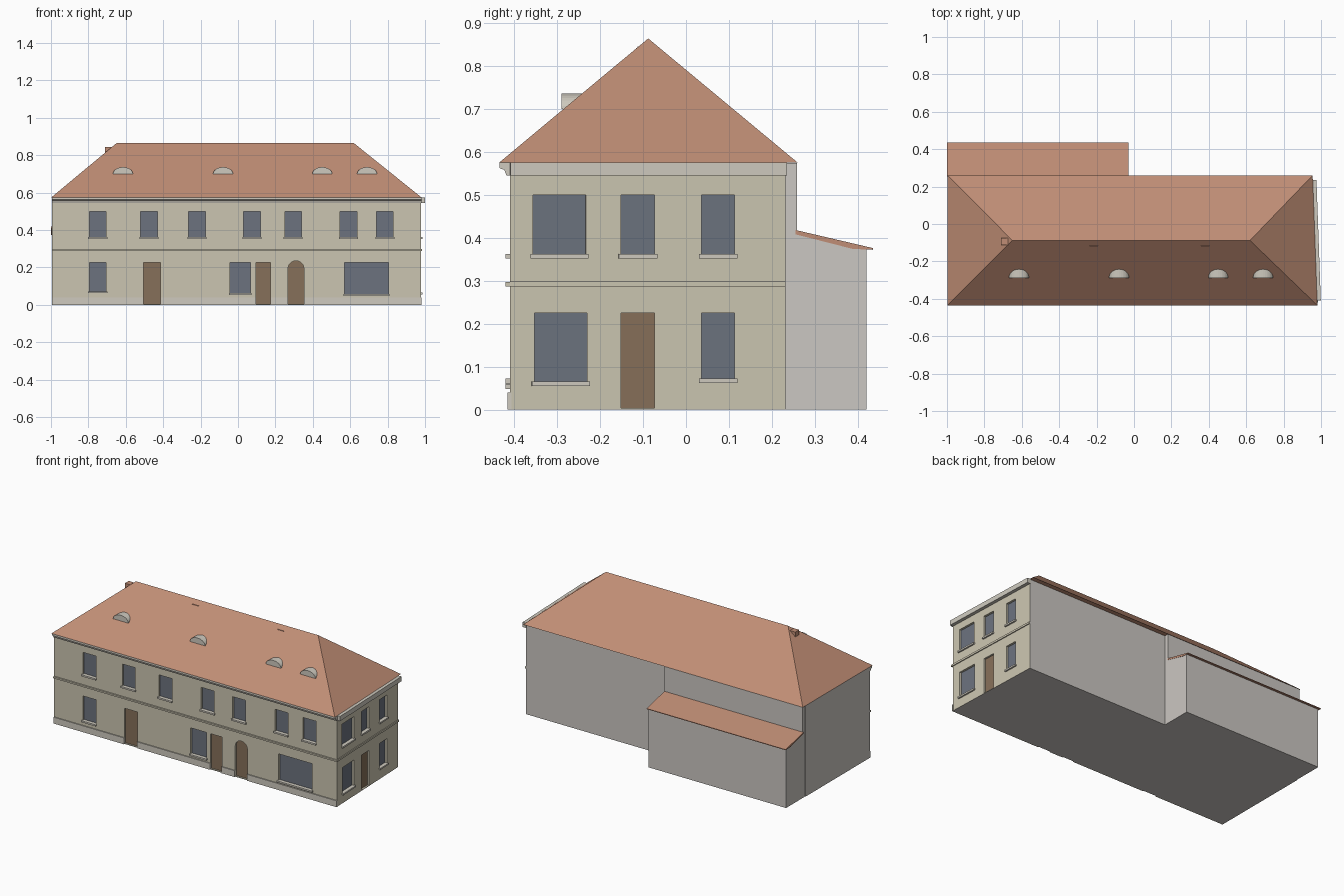
import bpy, bmesh, math
from mathutils import Matrix, Vector

if "Cube" in bpy.data.objects:
    bpy.data.objects.remove(bpy.data.objects["Cube"])


def material(name, rgb):
    m = bpy.data.materials.new(name)
    m.diffuse_color = (*rgb, 1)
    m.use_nodes = True
    m.node_tree.nodes["Principled BSDF"].inputs["Base Color"].default_value = m.diffuse_color
    return m


PLASTER = material("plaster", (0.60, 0.56, 0.44))
GREY = material("grey_render", (0.60, 0.57, 0.54))
TRIM = material("trim", (0.62, 0.59, 0.52))
TILE = material("roof_tile", (0.53, 0.27, 0.18))
GLASS = material("glass", (0.15, 0.17, 0.21))
WOOD = material("wood", (0.24, 0.16, 0.10))


def frame(origin, u, d):
    """Wall frame: u runs along the wall, d points into it, z is up."""
    u, d = Vector(u).normalized(), Vector(d).normalized()
    return Matrix(((u.x, d.x, 0, origin[0]), (u.y, d.y, 0, origin[1]),
                   (0, 0, 1, 0), (0, 0, 0, 1)))


FRONT = frame((0, -0.41), (1, 0, 0), (0, 1, 0))
RIGHT = frame((0.963, 0), (-0.023, 0.64, 0), (-0.64, -0.023, 0))
SIDE = frame((0, 0), (0, 1, 0), (-1, 0, 0))


def build(name, prisms, mat):
    """One object from prisms: (profile of (u, z), depth start, depth end, frame)."""
    bm = bmesh.new()
    for pts, d0, d1, M in prisms:
        a = [bm.verts.new(M @ Vector((u, d0, z))) for u, z in pts]
        b = [bm.verts.new(M @ Vector((u, d1, z))) for u, z in pts]
        bm.faces.new(a)
        bm.faces.new(b[::-1])
        for i in range(len(a)):
            j = (i + 1) % len(a)
            bm.faces.new((a[j], a[i], b[i], b[j]))
    return finish(name, bm, mat)


def finish(name, bm, mat):
    bmesh.ops.recalc_face_normals(bm, faces=bm.faces)
    me = bpy.data.meshes.new(name)
    bm.to_mesh(me)
    bm.free()
    ob = bpy.data.objects.new(name, me)
    bpy.context.collection.objects.link(ob)
    me.materials.append(mat)
    return ob


def rect(u0, u1, z0, z1):
    return [(u0, z0), (u1, z0), (u1, z1), (u0, z1)]


def opening(c, w, z0, z1):
    return rect(c - w / 2, c + w / 2, z0, z1)


def arch(c, w, z0, spring, rise, n=12):
    top = [(c + w / 2 * math.cos(math.pi * i / n), spring + rise * math.sin(math.pi * i / n))
           for i in range(n + 1)]
    return ([(c - w / 2, z0), (c + w / 2, z0)] if spring > z0 else []) + top


# Openings: profile and the wall they belong to
windows = [(opening(c, 0.09, 0.36, 0.50), FRONT)
           for c in (-0.75, -0.475, -0.22, 0.075, 0.295, 0.59, 0.785)]
windows += [(opening(c, w, z, 0.225), FRONT)
            for c, w, z in ((-0.75, 0.09, 0.07), (0.012, 0.11, 0.06), (0.687, 0.235, 0.056))]
windows += [(opening(c, w, 0.36, 0.50), RIGHT)
            for c, w in ((-0.295, 0.123), (-0.112, 0.078), (0.075, 0.077))]
windows += [(opening(-0.292, 0.123, 0.063, 0.225), RIGHT),
            (opening(0.075, 0.077, 0.07, 0.225), RIGHT)]
doors = [(opening(-0.46, 0.09, 0.004, 0.225), FRONT),
         (opening(0.135, 0.08, 0.004, 0.225), FRONT),
         (arch(0.31, 0.085, 0.004, 0.193, 0.042), FRONT),
         (opening(-0.112, 0.078, 0.004, 0.225), RIGHT)]

# Main body, slightly skewed in plan
bm = bmesh.new()
plan = [(-0.995, -0.41), (0.978, -0.41), (0.955, 0.232), (-0.995, 0.232)]
low = [bm.verts.new((x, y, 0)) for x, y in plan]
high = [bm.verts.new((x, y, 0.574)) for x, y in plan]
bm.faces.new(low)
bm.faces.new(high)
for i in range(4):
    j = (i + 1) % 4
    bm.faces.new((low[i], low[j], high[j], high[i]))
body = finish("main_walls", bm, PLASTER)

# Cut the reveals into the walls
cutter = build("reveal_cutter", [(p, -0.02, 0.016, M) for p, M in windows + doors], PLASTER)
mod = body.modifiers.new("reveals", 'BOOLEAN')
mod.object = cutter
mod.solver = 'EXACT'
bpy.context.view_layer.objects.active = body
bpy.ops.object.modifier_apply(modifier=mod.name)
bpy.data.objects.remove(cutter)

# Back, left and bottom faces are grey
body.data.materials.append(GREY)
for p in body.data.polygons:
    if p.center.y > 0.22 or p.center.x < -0.98 or p.normal.z < -0.9 and p.center.z < 0.001:
        p.material_index = len(body.data.materials) - 1

# Panes, door leaves and sills
build("window_panes", [(p, 0.013, 0.018, M) for p, M in windows], GLASS)
build("door_leaves", [(p, 0.011, 0.018, M) for p, M in doors], WOOD)
build("window_sills", [(rect(p[0][0] - 0.006, p[1][0] + 0.006, p[0][1] - 0.008, p[0][1] + 0.002),
                        -0.01, 0.014, M) for p, M in windows], TRIM)

# Plinth between the front doors
build("plinth", [(rect(a, b, 0, 0.04), -0.006, 0.004, FRONT) for a, b in
                 ((-0.995, -0.505), (-0.415, 0.095), (0.175, 0.267), (0.353, 0.98))], TRIM)

# String course and cornices
build("string_course", [(rect(-0.995, 0.984, 0.287, 0.297), -0.01, 0.004, FRONT),
                        (rect(-0.41, 0.232, 0.287, 0.299), -0.006, 0.004, RIGHT)], PLASTER)
build("front_cornice", [([(-0.405, 0.545), (-0.418, 0.545), (-0.423, 0.558), (-0.434, 0.562),
                          (-0.434, 0.575), (-0.405, 0.575)], -0.98, 0.995, SIDE)], TRIM)
build("side_cornice", [([(-0.41, 0.545), (0.235, 0.545), (0.235, 0.575), (-0.41, 0.575)],
                        -0.021, 0.004, RIGHT)], TRIM)

# Hipped roof
bm = bmesh.new()
eave = [bm.verts.new((x, y, 0.575)) for x, y in
        ((-0.997, -0.435), (0.98, -0.435), (0.955, 0.26), (-0.997, 0.26))]
r0 = bm.verts.new((-0.65, -0.088, 0.864))
r1 = bm.verts.new((0.62, -0.088, 0.864))
for f in (eave, (eave[0], eave[1], r1, r0), (eave[1], eave[2], r1),
          (eave[2], eave[3], r0, r1), (eave[3], eave[0], r0)):
    bm.faces.new(f)
finish("hipped_roof", bm, TILE)

# Rear annex with lean-to roof
build("annex_walls", [([(0.228, 0), (0.42, 0), (0.42, 0.376), (0.258, 0.414), (0.258, 0.574),
                        (0.228, 0.574)], 0.032, 0.992, SIDE)], GREY)
build("annex_roof", [([(0.255, 0.418), (0.255, 0.408), (0.388, 0.374), (0.435, 0.372),
                       (0.435, 0.376)], 0.03, 1.0, SIDE)], TILE)

# Arched dormers along the front slope
build("dormers", [(arch(c, 0.106, 0.70, 0.70, 0.036, 16), 0.12, 0.185, FRONT)
                  for c in (-0.615, -0.08, 0.45, 0.69)], TRIM)

# Chimney and small roof vents
build("chimney", [(rect(-0.71, -0.672, 0.77, 0.845), 0.297, 0.335, FRONT)], TILE)
build("roof_vents", [(opening(c, 0.045, 0.834, 0.842), 0.293, 0.31, FRONT)
                     for c in (-0.215, 0.38)], TILE)
